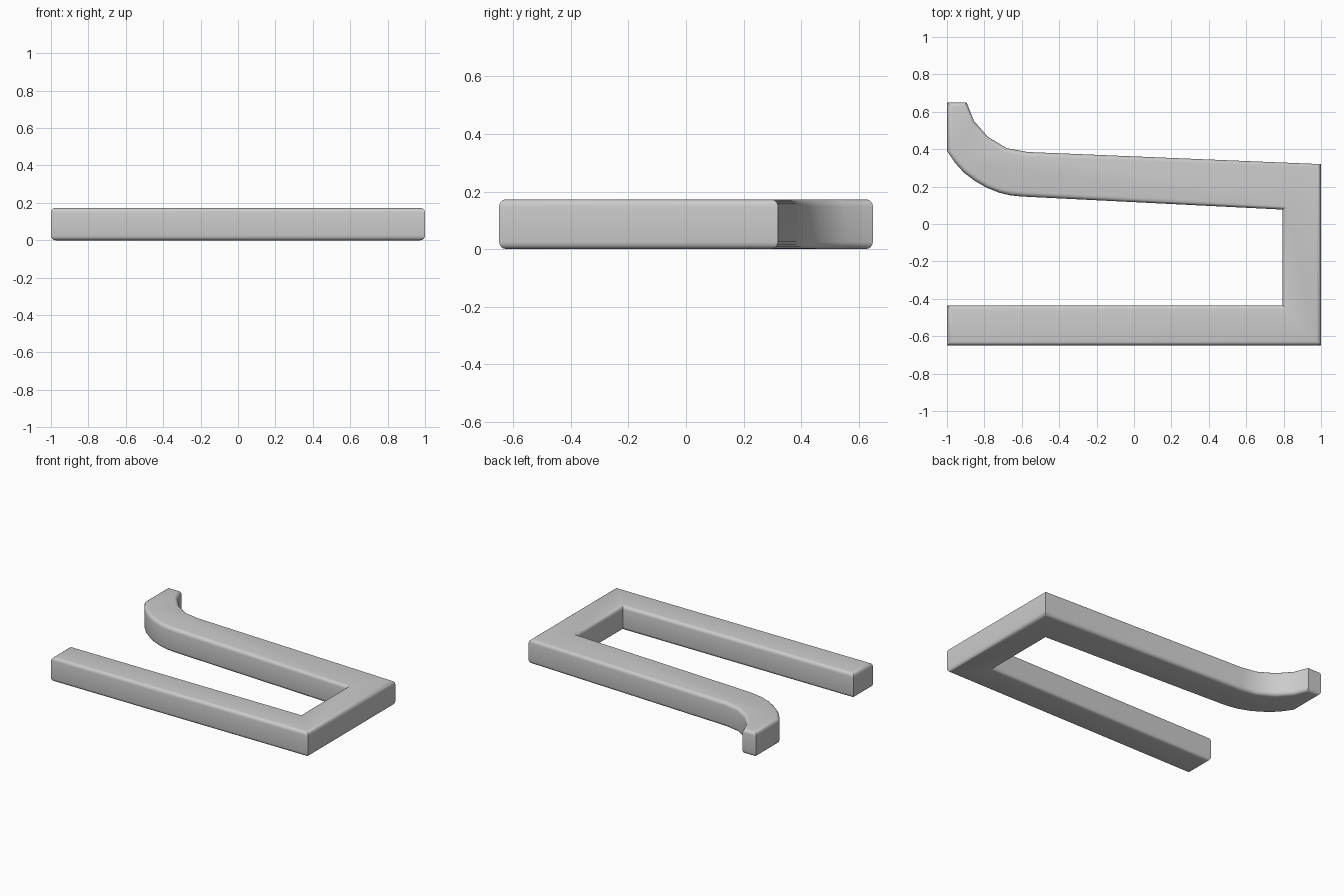
import bpy, bmesh

if "Cube" in bpy.data.objects:
    bpy.data.objects.remove(bpy.data.objects["Cube"])

HEIGHT = 0.173

# Outline seen from above, counter-clockwise
outline = [
    (-1, -0.65), (1, -0.65), (1, 0.32),                       # straight arm and back
    (-0.57, 0.385), (-0.68, 0.405), (-0.78, 0.465),           # upper arm, outer side
    (-0.855, 0.55), (-0.895, 0.65), (-1, 0.65),               # hooked tip
    (-1, 0.39), (-0.955, 0.325), (-0.91, 0.275), (-0.85, 0.23),
    (-0.79, 0.195), (-0.72, 0.167), (-0.66, 0.153), (-0.6, 0.147),
    (0.795, 0.077), (0.795, -0.435), (-1, -0.435),            # inner opening
]

# Extrude the outline
bm = bmesh.new()
base = bm.faces.new([bm.verts.new((x, y, 0)) for x, y in outline])
ext = bmesh.ops.extrude_face_region(bm, geom=[base], use_keep_orig=True)
for v in ext["geom"]:
    if isinstance(v, bmesh.types.BMVert):
        v.co.z = HEIGHT
bmesh.ops.recalc_face_normals(bm, faces=bm.faces[:])

# Round the top and bottom rims
rims = [e for e in bm.edges if abs(e.verts[0].co.z - e.verts[1].co.z) < 1e-4]
bmesh.ops.bevel(bm, geom=rims, offset=0.025, offset_type='OFFSET',
                segments=4, profile=0.5, affect='EDGES', clamp_overlap=True)
bmesh.ops.recalc_face_normals(bm, faces=bm.faces[:])

mesh = bpy.data.meshes.new("hooked_bracket")
bm.to_mesh(mesh)
bm.free()
bracket = bpy.data.objects.new("hooked_bracket", mesh)
bpy.context.collection.objects.link(bracket)

# Smooth the curves and keep the corners crisp
bpy.context.view_layer.objects.active = bracket
bracket.select_set(True)
bpy.ops.object.shade_smooth_by_angle(angle=0.6)
